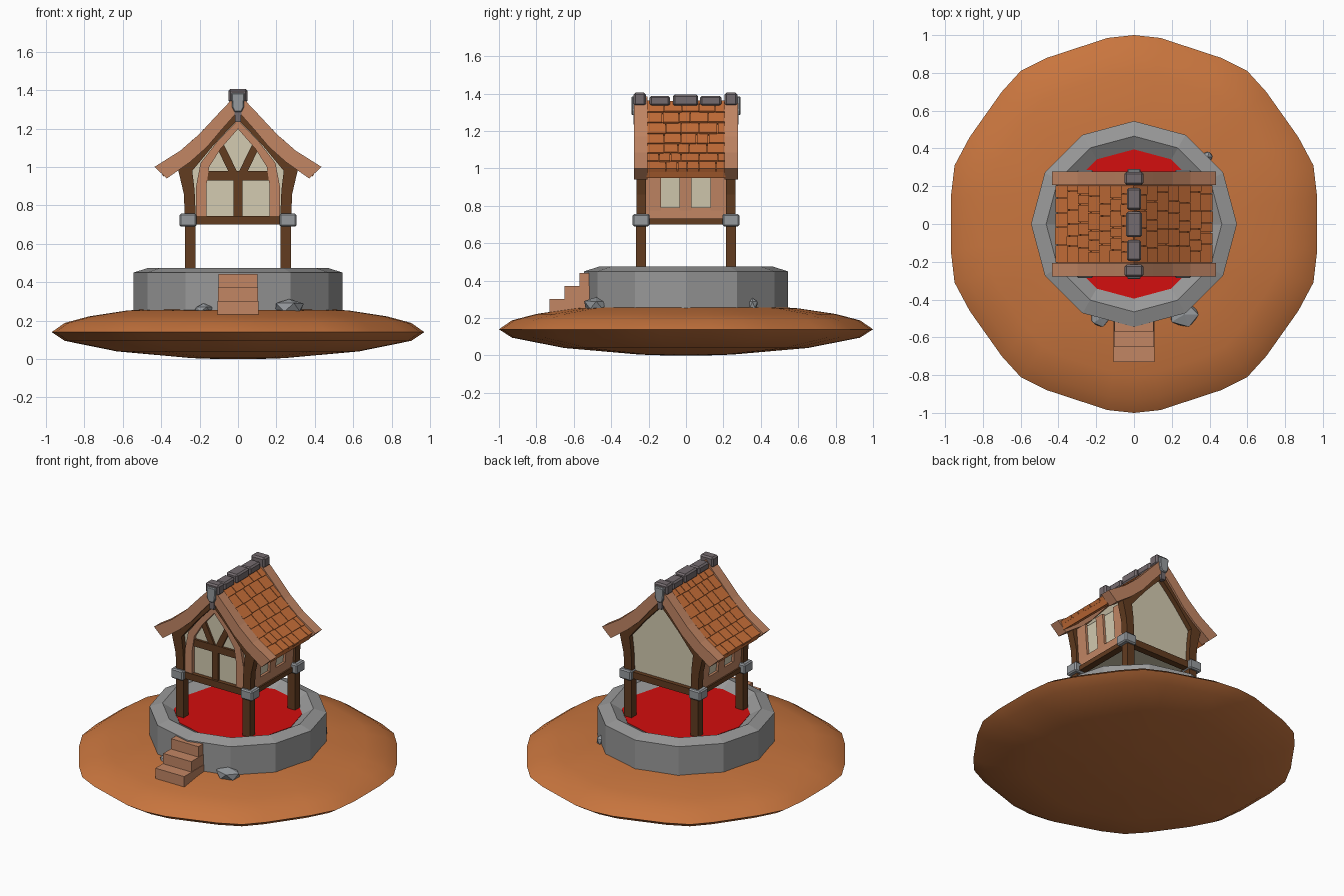
import bpy, bmesh, math, random
from mathutils import Matrix, Vector

if "Cube" in bpy.data.objects:
    bpy.data.objects.remove(bpy.data.objects["Cube"])

random.seed(4)

def mat(name, r, g, b):
    m = bpy.data.materials.new(name)
    lin = [((c / 255 + 0.055) / 1.055) ** 2.4 for c in (r, g, b)]
    m.diffuse_color = (*lin, 1)
    m.use_nodes = True
    m.node_tree.nodes["Principled BSDF"].inputs["Base Color"].default_value = m.diffuse_color
    return m

EARTH = mat("orange_earth", 200, 117, 62)
TILE = mat("roof_tile_orange", 198, 110, 56)
TAN = mat("tan_wood", 194, 134, 100)
BROWN = mat("dark_brown_wood", 98, 60, 32)
CREAM = mat("cream_plaster", 212, 203, 177)
GREY = mat("ring_grey", 152, 152, 152)
STONE = mat("blue_grey_stone", 150, 154, 158)
RIDGE = mat("ridge_dark_grey", 116, 107, 110)
RED = mat("red_floor", 212, 14, 14)

def finish(name, bm, m, bevel=0):
    bmesh.ops.recalc_face_normals(bm, faces=bm.faces[:])
    me = bpy.data.meshes.new(name)
    bm.to_mesh(me)
    bm.free()
    me.materials.append(m)
    ob = bpy.data.objects.new(name, me)
    bpy.context.collection.objects.link(ob)
    if bevel:
        mod = ob.modifiers.new("bevel", 'BEVEL')
        mod.width, mod.segments = bevel, 1
    return ob

def box(name, x, y, z, m, bevel=0):
    """Box from (min, max) pairs."""
    bm = bmesh.new()
    c = [(a + b) / 2 for a, b in (x, y, z)]
    s = [abs(b - a) for a, b in (x, y, z)]
    bmesh.ops.create_cube(bm, size=1, matrix=Matrix.Translation(c) @ Matrix.Diagonal((*s, 1)))
    return finish(name, bm, m, bevel)

def prism(name, pts, y0, y1, m, bevel=0):
    """Extrude an xz outline along y."""
    bm = bmesh.new()
    f = bm.faces.new([bm.verts.new((x, y0, z)) for x, z in pts])
    ext = bmesh.ops.extrude_face_region(bm, geom=[f])
    vs = [v for v in ext['geom'] if isinstance(v, bmesh.types.BMVert)]
    bmesh.ops.translate(bm, verts=vs, vec=(0, y1 - y0, 0))
    return finish(name, bm, m, bevel)

def mirrored(half):
    """Full path from a right half path that ends on x = 0."""
    return half + [(-x, z) for x, z in reversed(half) if x > 0]

def arch(name, outer, inner, y0, y1, m):
    return prism(name, mirrored(outer) + mirrored(inner)[::-1], y0, y1, m)

def bar(name, p, q, w, y0, y1, m):
    p, q = Vector(p), Vector(q)
    d = (q - p).normalized() * w / 2
    n = Vector((-d.y, d.x))
    return prism(name, [p + n, q + n, q - n, p - n], y0, y1, m)

def lathe(name, outline, profile, m):
    """Stack scaled copies of an xy outline; profile is (scale, z)."""
    bm = bmesh.new()
    rings = [[bm.verts.new((x * s, y * s, z)) for x, y in outline] for s, z in profile]
    n = len(outline)
    for a, b in zip(rings, rings[1:]):
        for i in range(n):
            j = (i + 1) % n
            bm.faces.new((a[i], a[j], b[j], b[i]))
    bm.faces.new(rings[0])
    bm.faces.new(rings[-1])
    return finish(name, bm, m)

# Earth mound: irregular outline, lens-shaped section
quad = [(0.97, 0.14), (0.95, 0.31), (0.87, 0.46), (0.7, 0.7), (0.6, 0.81), (0.46, 0.88), (0.14, 0.985)]
right = [(x, -y) for x, y in reversed(quad)] + quad
outline = right + [(0, 1)] + [(-x, -y) for x, y in right] + [(0, -1)]
mound = lathe("earth_mound", outline,
              [(0.1, 0.275), (0.35, 0.27), (0.6, 0.252), (0.8, 0.222), (0.93, 0.188), (1, 0.14),
               (0.93, 0.095), (0.65, 0.04), (0.25, 0.005), (0.1, 0)], EARTH)
bpy.context.view_layer.objects.active = mound
mound.select_set(True)
bpy.ops.object.shade_smooth_by_angle(angle=math.radians(32))

# Twelve-sided stone ring and red floor
gon = [(math.cos(i * math.pi / 6), math.sin(i * math.pi / 6)) for i in range(12)]
lathe("stone_ring", gon, [(0.545, 0.2), (0.545, 0.45), (0.465, 0.475), (0.39, 0.43)], GREY)
lathe("red_floor", gon, [(0.395, 0.40), (0.395, 0.436)], RED)

# Steps
for i in range(3):
    w = 0.108 - 0.003 * i
    box(f"step_{i}", (-w, w), (-0.73 + 0.08 * i, -0.49), (0.232 + 0.07 * i, 0.302 + 0.07 * i), TAN)

# Loose rocks
for i, (c, s) in enumerate([((0.265, -0.48, 0.268), (0.088, 0.07, 0.048)),
                            ((-0.18, -0.5, 0.258), (0.055, 0.05, 0.03)),
                            ((0.39, 0.355, 0.27), (0.03, 0.03, 0.04))]):
    bm = bmesh.new()
    bmesh.ops.create_icosphere(bm, subdivisions=1, radius=1)
    for v in bm.verts:
        v.co *= random.uniform(0.85, 1.1)
    bmesh.ops.transform(bm, verts=bm.verts[:], matrix=Matrix.Translation(c) @ Matrix.Diagonal((*s, 1)))
    finish(f"rock_{i}", bm, STONE)

# Posts with stone collars
for sx in (-1, 1):
    for sy in (-1, 1):
        box("lower_post", (sx * 0.22, sx * 0.277), (sy * 0.215, sy * 0.268), (0.42, 0.72), BROWN)
        box("stone_collar", (sx * 0.215, sx * 0.305), (sy * 0.195, sy * 0.285), (0.69, 0.757), STONE, 0.008)

# Plaster body
prism("plaster_body", mirrored([(0.24, 0.715), (0.262, 0.99), (0, 1.28)]), -0.232, 0.232, CREAM)

# Timber gable frames, front and back
f_out = [(0.275, 0.70), (0.282, 0.86), (0.315, 1.0), (0.2, 1.1), (0.1, 1.21), (0, 1.32)]
f_in = [(0.22, 0.74), (0.226, 0.88), (0.238, 0.98), (0.13, 1.11), (0.06, 1.185), (0, 1.245)]
for sy in (-1, 1):
    arch("gable_frame", f_out, f_in, sy * 0.215, sy * 0.265, BROWN)
    box("gable_sill", (-0.23, 0.23), (sy * 0.215, sy * 0.26), (0.70, 0.745), BROWN)

# Front arch trim and timbers
arch("front_arch", [(0.218, 0.74), (0.218, 0.9), (0.195, 1.02), (0.11, 1.13), (0, 1.245)],
     [(0.165, 0.74), (0.165, 0.9), (0.15, 1.0), (0.09, 1.095), (0, 1.198)], -0.22, -0.255, TAN)
box("front_centre_timber", (-0.024, 0.024), (-0.246, -0.22), (0.74, 0.95), BROWN)
box("front_cross_timber", (-0.165, 0.165), (-0.248, -0.22), (0.93, 0.978), BROWN)
for sx in (-1, 1):
    bar("front_diagonal", (sx * 0.022, 0.965), (sx * 0.09, 1.105), 0.04, -0.246, -0.22, BROWN)

# Side walls: tan boards framing two plaster windows
for sx in (-1, 1):
    lean = [(sx * 0.23, 0.72), (sx * 0.258, 0.72), (sx * 0.278, 1.0), (sx * 0.23, 1.0)]
    for y0, y1 in ((-0.22, -0.135), (-0.035, 0.03), (0.13, 0.22)):
        prism("side_board", lean, y0, y1, TAN)
    box("side_rail", (sx * 0.23, sx * 0.262), (-0.22, 0.22), (0.725, 0.79), TAN)
    box("side_sill", (sx * 0.225, sx * 0.272), (-0.22, 0.22), (0.70, 0.732), BROWN)

# Curved barge boards
b_up = [(0.435, 1.0), (0.3, 1.085), (0.2, 1.172), (0.1, 1.28), (0, 1.385)]
b_low = [(0.37, 0.94), (0.25, 1.025), (0.16, 1.105), (0.08, 1.2), (0, 1.29)]
for sy in (-1, 1):
    arch("barge_board", b_up, b_low, sy * 0.207, sy * 0.278, TAN)

# Roof deck and overlapping tiles
curve = [(0.405, 0.985), (0.3, 1.06), (0.2, 1.15), (0.1, 1.25), (0, 1.35)]
arch("roof_deck", curve, [(x * 0.96, z - 0.035) for x, z in curve], -0.21, 0.21, TILE)

def on_curve(t):
    t = min(max(t, 0), 1) * 4
    i = min(int(t), 3)
    a, b = Vector(curve[i]), Vector(curve[i + 1])
    return a.lerp(b, t - i)

bm = bmesh.new()
rows = 7
for sx in (-1, 1):
    for r in range(rows):
        a, b = on_curve(r / rows), on_curve((r + 1) / rows)
        mid, d = (a + b) / 2, b - a
        ang = math.atan2(d.y, -d.x) - 0.1
        y = -0.207
        while y < 0.2:
            w = random.uniform(0.05, 0.1)
            if y + w > 0.175:
                w = 0.207 - y
            length = d.length + random.uniform(0.002, 0.012)
            m = (Matrix.Translation((sx * mid.x, y + w / 2, mid.y + 0.004)) @
                 Matrix.Rotation(sx * ang, 4, 'Y') @
                 Matrix.Diagonal((length, w - 0.004, 0.022, 1)))
            bmesh.ops.create_cube(bm, size=1, matrix=m)
            y += w
finish("roof_tiles", bm, TILE)

# Ridge stones
for y0, y1, w, z0, z1 in ((-0.28, -0.215, 0.05, 1.335, 1.405), (-0.195, -0.085, 0.038, 1.335, 1.388),
                          (-0.07, 0.065, 0.042, 1.335, 1.396), (0.075, 0.19, 0.038, 1.335, 1.388),
                          (0.207, 0.275, 0.05, 1.335, 1.405)):
    box("ridge_stone", (-w, w), (y0, y1), (z0, z1), RIDGE, 0.01)

# Keystones on both gable peaks
for sy in (-1, 1):
    prism("keystone", [(-0.035, 1.385), (0.035, 1.385), (0.03, 1.31), (0.018, 1.285), (-0.018, 1.285), (-0.03, 1.31)],
          sy * 0.25, sy * 0.292, STONE, 0.005)
    prism("keystone_drop", [(-0.018, 1.29), (0.018, 1.29), (0.015, 1.235), (-0.015, 1.235)],
          sy * 0.25, sy * 0.282, RIDGE)
